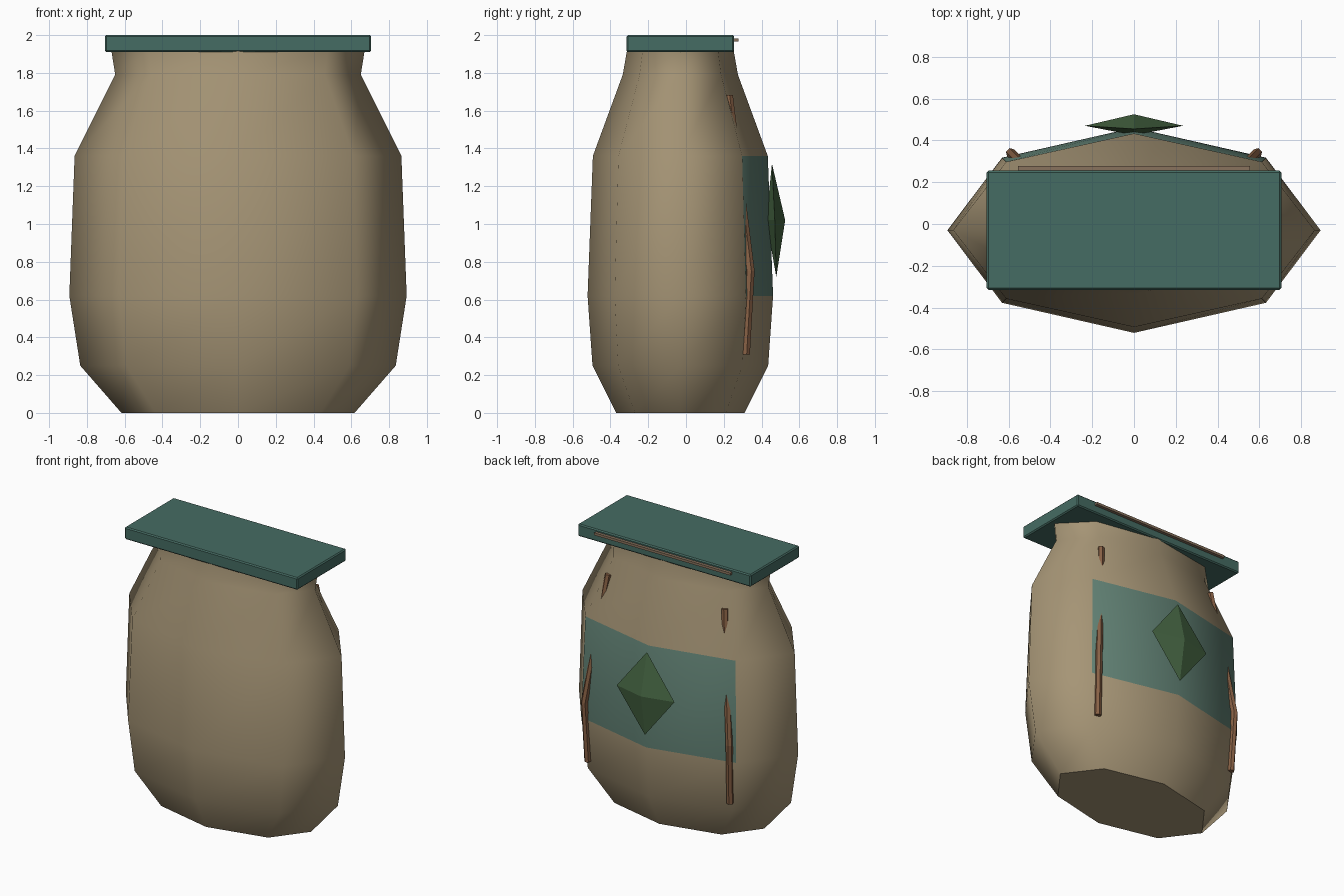
import bpy, bmesh, math

if "Cube" in bpy.data.objects:
    bpy.data.objects.remove(bpy.data.objects["Cube"])

CY = -0.03  # depth centre of the sack


def material(name, rgb):
    m = bpy.data.materials.new(name)
    m.diffuse_color = (*rgb, 1)
    m.use_nodes = True
    m.node_tree.nodes["Principled BSDF"].inputs["Base Color"].default_value = m.diffuse_color
    return m


cloth = material("tan_cloth", (0.38, 0.30, 0.18))
teal = material("teal", (0.06, 0.15, 0.125))
patch = material("faded_teal", (0.12, 0.22, 0.175))
green = material("green", (0.06, 0.13, 0.055))
leather = material("brown_leather", (0.25, 0.12, 0.06))
trim = material("trim", (0.25, 0.17, 0.11))


def add_mesh(name, bm, *mats):
    bmesh.ops.recalc_face_normals(bm, faces=bm.faces)
    me = bpy.data.meshes.new(name)
    bm.to_mesh(me)
    bm.free()
    ob = bpy.data.objects.new(name, me)
    bpy.context.collection.objects.link(ob)
    for m in mats:
        me.materials.append(m)
    return ob


def box(name, size, centre, mat, bevel=0):
    bm = bmesh.new()
    bmesh.ops.create_cube(bm, size=1)
    bmesh.ops.scale(bm, vec=size, verts=bm.verts)
    bmesh.ops.translate(bm, vec=centre, verts=bm.verts)
    ob = add_mesh(name, bm, mat)
    if bevel:
        mod = ob.modifiers.new("bevel", 'BEVEL')
        mod.width = bevel
        mod.segments = 1
    return ob


# sack body: eight-sided oval rings (z, half width, half depth)
rings = [(0, 0.617, 0.34), (0.25, 0.835, 0.465), (0.62, 0.893, 0.491),
         (1.36, 0.865, 0.463), (1.79, 0.65, 0.305), (1.915, 0.67, 0.283)]
bm = bmesh.new()
loops = [[bm.verts.new((rx * math.cos(k * math.pi / 4),
                        CY + ry * math.sin(k * math.pi / 4), z))
          for k in range(8)] for z, rx, ry in rings]
for i in range(len(loops) - 1):
    for k in range(8):
        n = (k + 1) % 8
        f = bm.faces.new((loops[i][k], loops[i][n], loops[i + 1][n], loops[i + 1][k]))
        f.smooth = True
        # coloured patch across the back
        if i == 2 and k in (1, 2):
            f.material_index = 1
for ring in (loops[0], loops[-1]):
    cap = bm.faces.new(ring)
    for e in cap.edges:
        e.smooth = False
add_mesh("sack_body", bm, cloth, patch)

# lid and its thin back trim
box("lid", (1.41, 0.57, 0.09), (0, CY, 1.955), teal, 0.008)
box("lid_trim", (1.11, 0.03, 0.018), (0, 0.262, 1.974), trim)

# diamond emblem on the back
bm = bmesh.new()
top = bm.verts.new((0, 0.455, 1.32))
bottom = bm.verts.new((0, 0.478, 0.72))
mid = [bm.verts.new(p) for p in ((0.235, 0.47, 1.02), (0, 0.525, 1.02),
                                 (-0.235, 0.47, 1.02), (0, 0.425, 1.02))]
for k in range(4):
    bm.faces.new((mid[k], mid[(k + 1) % 4], top))
    bm.faces.new((mid[(k + 1) % 4], mid[k], bottom))
add_mesh("diamond_emblem", bm, green)

# shoulder straps, partly sunk into the back
for side, label in ((1, "right"), (-1, "left")):
    cu = bpy.data.curves.new(label + "_strap", 'CURVE')
    cu.dimensions = '3D'
    cu.bevel_depth = 0.024
    cu.bevel_resolution = 1
    cu.use_fill_caps = True
    path = [(0.475, 0.225, 1.68), (0.59, 0.34, 0.75), (0.58, 0.315, 0.31)]
    sp = cu.splines.new('POLY')
    sp.points.add(len(path) - 1)
    for pt, (x, y, z) in zip(sp.points, path):
        pt.co = (side * x, y, z, 1)
    sp.use_smooth = False
    cu.materials.append(leather)
    bpy.context.collection.objects.link(bpy.data.objects.new(label + "_strap", cu))
